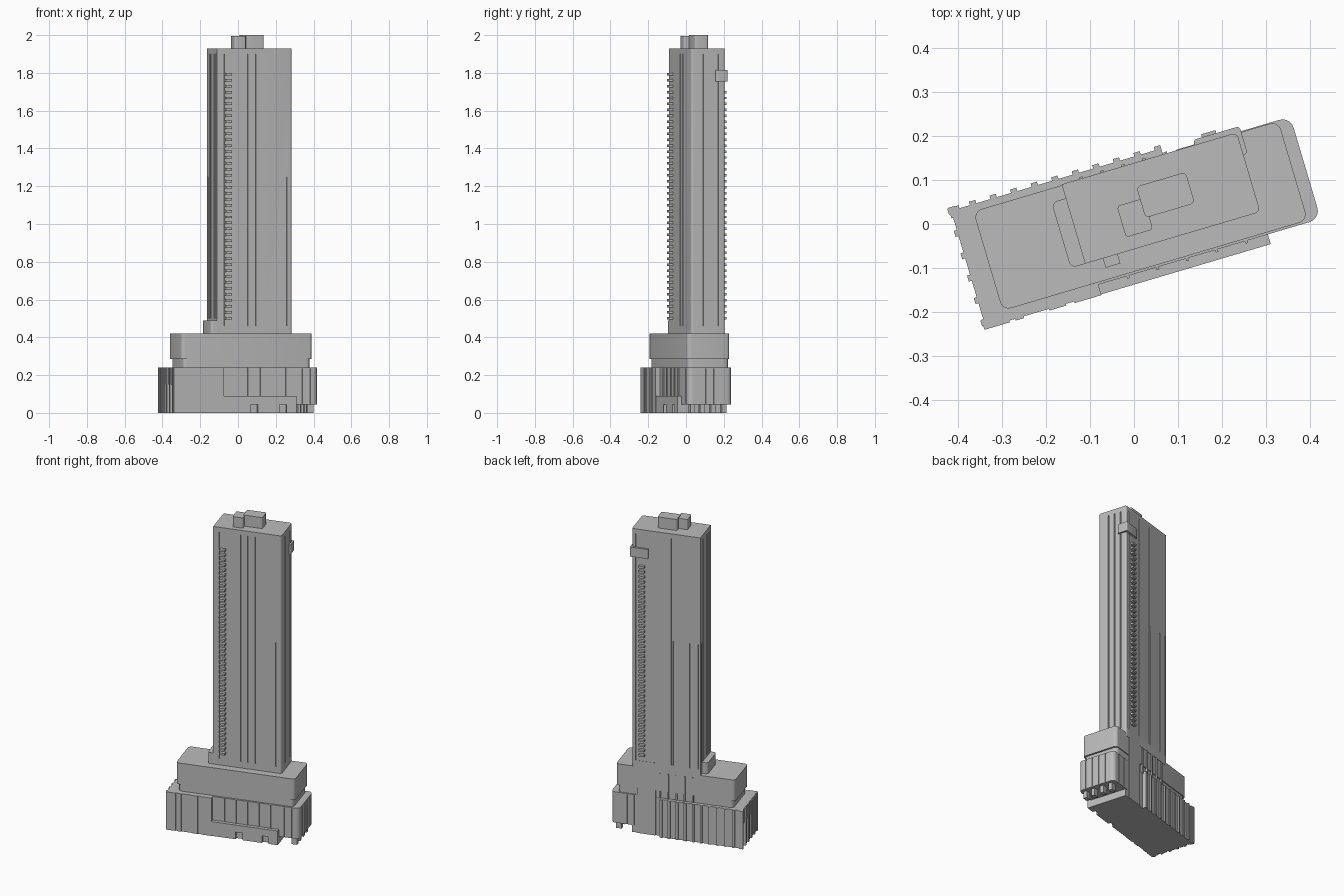
import bpy, bmesh, math
from mathutils import Matrix, Vector

cube = bpy.data.objects.get("Cube")
if cube:
    bpy.data.objects.remove(cube, do_unlink=True)

ANGLE = math.radians(16.5)   # the building is turned on its plot

grey = bpy.data.materials.new("light concrete grey")
grey.use_nodes = True
grey.diffuse_color = (0.5, 0.5, 0.5, 1)
grey.node_tree.nodes["Principled BSDF"].inputs["Base Color"].default_value = (0.5, 0.5, 0.5, 1)


def boxes(name, ranges, radius=0, round_if=lambda x, y: True):
    """One object made of boxes (x0, x1, y0, y1, z0, z1), upright edges optionally rounded."""
    bm = bmesh.new()
    for x0, x1, y0, y1, z0, z1 in ranges:
        m = Matrix.Translation(((x0 + x1) / 2, (y0 + y1) / 2, (z0 + z1) / 2))
        m = m @ Matrix.Diagonal((x1 - x0, y1 - y0, z1 - z0, 1))
        bmesh.ops.create_cube(bm, size=1, matrix=m)
    if radius:
        upright = [e for e in bm.edges
                   if (e.verts[0].co - e.verts[1].co).xy.length < 1e-5
                   and round_if(*e.verts[0].co.xy)]
        bmesh.ops.bevel(bm, geom=upright, offset=radius, segments=5,
                        profile=0.5, affect='EDGES')
    mesh = bpy.data.meshes.new(name)
    bm.to_mesh(mesh)
    bm.free()
    mesh.materials.append(grey)
    ob = bpy.data.objects.new(name, mesh)
    ob.rotation_euler.z = ANGLE
    bpy.context.collection.objects.link(ob)
    return ob


def carve(ob, ranges):
    """Cut box-shaped recesses out of an object."""
    cutter = boxes("recess_cutter", ranges)
    cutter.hide_render = True
    mod = ob.modifiers.new("recesses", 'BOOLEAN')
    mod.operation = 'DIFFERENCE'
    mod.solver = 'EXACT'
    mod.object = cutter
    bpy.context.view_layer.update()
    deps = bpy.context.evaluated_depsgraph_get()
    mesh = bpy.data.meshes.new_from_object(ob.evaluated_get(deps))
    ob.modifiers.clear()
    ob.data = mesh
    bpy.data.objects.remove(cutter, do_unlink=True)


# Tower shaft with upright grooves
X0, X1, Y0, Y1 = -0.132, 0.283, -0.055, 0.133
LOW, MID, HIGH = 0.46, 1.25, 1.9
W, D = 0.003, 0.007
tower = boxes("tower", [(X0, X1, Y0, Y1, 0.4, 1.93)], 0.012, lambda x, y: x > 0)
grooves = []
for x, top in ((-0.094, HIGH), (0.036, HIGH), (0.08, HIGH), (0.125, HIGH), (0.25, MID)):
    grooves.append((x - W, x + W, Y0 - D, Y0 + D, LOW, top))
for x, top in ((0.258, HIGH), (0.148, HIGH), (0.043, HIGH), (0.03, MID), (-0.068, MID), (-0.12, MID)):
    grooves.append((x - W, x + W, Y1 - D, Y1 + D, LOW, top))
for y in (0.01, 0.052, 0.093):
    grooves.append((X1 - D, X1 + D, y - W, y + W, LOW, HIGH))
for i in range(9):
    y = -0.04 + 0.02 * i
    grooves.append((X0 - D, X0 + D, y - W, y + W, 0.5, HIGH if i < 7 else MID))
carve(tower, grooves)

# Roof plant rooms
boxes("roof_plant_large", [(0.029, 0.146, 0.006, 0.08, 1.92, 2.0)], 0.01)
boxes("roof_plant_small", [(-0.026, 0.038, -0.024, 0.05, 1.92, 1.995)], 0.008)

# Stacks of balconies
PITCH = 0.0315
boxes("front_balconies", [(-0.09, -0.055, -0.077, Y0 + 0.01, z, z + 0.013)
                          for z in (0.495 + PITCH * i for i in range(42))])
boxes("back_balconies", [(0.204, 0.238, Y1 - 0.01, 0.152, z, z + 0.013)
                         for z in (0.495 + PITCH * i for i in range(39))])

# High corner box wrapping the back edge
boxes("corner_box", [(0.183, 0.293, 0.08, 0.145, 1.755, 1.815)], 0.008)

# Low block beside the tower and the service shaft behind it
boxes("side_block", [(-0.166, -0.1, Y0, 0.1, 0.4, 0.49)], 0.014, lambda x, y: x < -0.15)
boxes("service_shaft", [(0.14, 0.25, 0.06, 0.1345, 0, 0.46)])

# Transfer block above the podium, on a recessed neck
boxes("transfer_block", [(-0.342, 0.381, -0.104, 0.131, 0.285, 0.42)], 0.02)
boxes("neck", [(-0.33, 0.37, -0.097, 0.126, 0.23, 0.29)], 0.02)
boxes("transfer_back_ribs", [(x, x + 0.008, 0.1, 0.137, 0.23, 0.4)
                             for x in (-0.09 + 0.05 * i for i in range(5))])

# Podium: deep right half, stepped front, raised left end
front_doors = [(0.03 + 0.16 * i, 0.07 + 0.16 * i, -0.15, -0.115, -0.01, 0.045) for i in range(2)]
podium_right = boxes("podium_right", [(-0.39, -0.117, -0.13, 0.147, 0, 0.24)])
carve(podium_right, [(-0.4, -0.384, -0.09 + 0.06 * i, -0.06 + 0.06 * i, -0.01, 0.15)
                     for i in range(4)])
podium_middle = boxes("podium_middle", [(-0.117, 0.285, -0.132, 0.13, 0, 0.09)])
carve(podium_middle, front_doors)
boxes("podium_middle_upper", [(-0.117, 0.3, -0.109, 0.13, 0.09, 0.24)])
boxes("podium_back_bay", [(-0.117, 0.106, 0.1, 0.147, 0, 0.24)])
podium_left = boxes("podium_left", [(0.27, 0.41, -0.109, 0.133, 0.045, 0.24)],
                    0.026, lambda x, y: x > 0.35)
slots = [(0.404, 0.42, y - W, y + W, 0.04, 0.235) for y in (-0.06, -0.015, 0.03, 0.075)]
slots += [(x - W, x + W, -0.12, -0.103, 0.04, 0.235) for x in (0.32, 0.365)]
slots += [(x - W, x + W, 0.127, 0.14, 0.04, 0.235) for x in (0.31, 0.36)]
carve(podium_left, slots)

# Posts under the raised end
boxes("posts", [(0.355, 0.39, y - 0.012, y + 0.012, 0, 0.06)
                for y in (-0.08, -0.025, 0.035, 0.095)])

# Ribs and pilasters around the podium
boxes("back_ribs", [(x, x + 0.015, 0.13, 0.155, 0, 0.24)
                    for x in (-0.394 + 0.0487 * i for i in range(11))])
boxes("end_ribs", [(-0.397, -0.37, y, y + 0.014, 0, 0.24)
                   for y in (-0.125 + 0.053 * i for i in range(6))])
boxes("front_pilasters", [(x, x + w, -0.134, -0.11, 0, 0.24)
                          for x, w in ((-0.394, 0.06), (-0.32, 0.02), (-0.24, 0.04), (-0.18, 0.063))])
boxes("front_mullions", [(x, x + 0.006, -0.115, -0.1, 0.09, 0.24)
                         for x in (-0.05 + 0.07 * i for i in range(5))])

# Soften only the rounded corners
for ob in bpy.context.scene.objects:
    ob.select_set(ob.type == 'MESH')
bpy.context.view_layer.objects.active = tower
bpy.ops.object.shade_smooth_by_angle(angle=math.radians(30))
